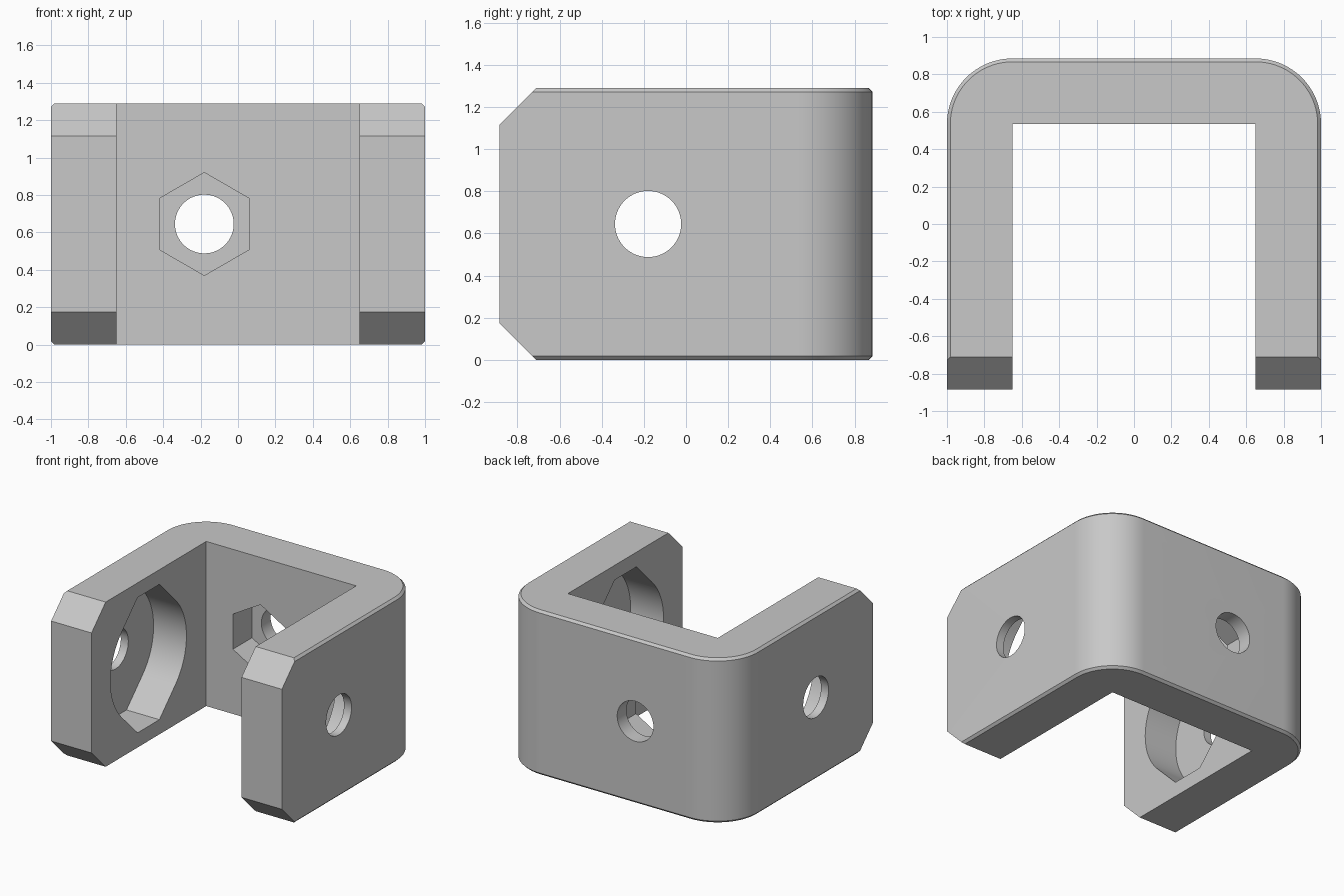
import bpy, bmesh, math
from mathutils import Vector

cube = bpy.data.objects.get("Cube")
if cube:
    bpy.data.objects.remove(cube, do_unlink=True)

HALF_X, HALF_Y, HEIGHT = 1.0, 0.885, 1.29
WALL, CHAMFER, EDGE = 0.35, 0.175, 0.018
INNER_X, INNER_Y = HALF_X - WALL, HALF_Y - WALL
MID_Z = HEIGHT / 2
OFFSET = -0.18          # hole centre along each wall


def make_object(name, bm):
    bmesh.ops.recalc_face_normals(bm, faces=bm.faces)
    mesh = bpy.data.meshes.new(name)
    bm.to_mesh(mesh)
    bm.free()
    obj = bpy.data.objects.new(name, mesh)
    bpy.context.collection.objects.link(obj)
    return obj


def prism(points, direction):
    """Extrude a closed outline of 3D points along a direction."""
    bm = bmesh.new()
    face = bm.faces.new([bm.verts.new(p) for p in points])
    new = bmesh.ops.extrude_face_region(bm, geom=[face])["geom"]
    bmesh.ops.translate(bm, vec=direction,
                        verts=[v for v in new if isinstance(v, bmesh.types.BMVert)])
    return bm


def arc(cx, cy, r, start, end, n):
    angles = [math.radians(start + (end - start) * i / n) for i in range(n + 1)]
    return [(cx + r * math.cos(a), cy + r * math.sin(a)) for a in angles]


# U-shaped bracket body with rounded back corners
outline = [(HALF_X, -HALF_Y)]
outline += arc(INNER_X, INNER_Y, WALL, 0, 90, 24)
outline += arc(-INNER_X, INNER_Y, WALL, 90, 180, 24)
outline += [(-HALF_X, -HALF_Y), (-INNER_X, -HALF_Y), (-INNER_X, INNER_Y),
            (INNER_X, INNER_Y), (INNER_X, -HALF_Y)]
bm = prism([(x, y, 0) for x, y in outline], (0, 0, HEIGHT))


# Small bevel around the outer top and bottom edges
def is_outer(v):
    return abs(v.co.x) > INNER_X + 0.01 or v.co.y > INNER_Y + 0.01


rim = [e for e in bm.edges
       if all(is_outer(v) for v in e.verts)
       and abs(e.verts[0].co.z - e.verts[1].co.z) < 0.001]
bmesh.ops.bevel(bm, geom=rim, offset=EDGE, segments=1, affect='EDGES')

# Chamfered arm tips
for z, side in ((HEIGHT, 1), (0, -1)):
    cut = bmesh.ops.bisect_plane(
        bm, geom=bm.verts[:] + bm.edges[:] + bm.faces[:], dist=1e-5,
        plane_co=(0, -HALF_Y + CHAMFER, z), plane_no=(0, -1, side),
        clear_outer=True)["geom_cut"]
    bmesh.ops.edgeloop_fill(
        bm, edges=[e for e in cut if isinstance(e, bmesh.types.BMEdge)])
bracket = make_object("bracket", bm)

# Cutters for the holes and pockets
cutters = []


def add_cutter(name, points, direction):
    cutters.append(make_object(name, prism(points, Vector(direction))))


circle = arc(0, 0, 0.157, 0, 360, 64)[:-1]
hexagon = arc(0, 0, 0.275, 30, 330, 5)

# Round pocket with sloped shoulders and flat top and bottom
R, FLAT = 0.47, 0.53
shoulder = R * math.sqrt(2) - FLAT
pocket = (arc(0, 0, R, -45, 45, 24) + [(shoulder, FLAT), (-shoulder, FLAT)]
          + arc(0, 0, R, 135, 225, 24) + [(-shoulder, -FLAT), (shoulder, -FLAT)])

add_cutter("side_holes_cutter",
           [(-1.2, OFFSET + a, MID_Z + b) for a, b in circle], (2.4, 0, 0))
add_cutter("side_pockets_cutter",
           [(-INNER_X - 0.285, OFFSET + a, MID_Z + b) for a, b in pocket],
           (2 * (INNER_X + 0.285), 0, 0))
add_cutter("back_hole_cutter",
           [(OFFSET + a, 0.3, MID_Z + b) for a, b in circle], (0, 0.8, 0))
add_cutter("hex_pocket_cutter",
           [(OFFSET + a, 0.3, MID_Z + b) for a, b in hexagon],
           (0, INNER_Y + 0.235 - 0.3, 0))

bpy.context.view_layer.objects.active = bracket
for cutter in cutters:
    cutter.hide_render = True
    mod = bracket.modifiers.new(cutter.name, 'BOOLEAN')
    mod.operation = 'DIFFERENCE'
    mod.solver = 'EXACT'
    mod.object = cutter
    bpy.ops.object.modifier_apply(modifier=mod.name)
    bpy.data.objects.remove(cutter, do_unlink=True)

# Plain grey material
grey = bpy.data.materials.new("plain_grey")
grey.use_nodes = True
colour = (0.58, 0.58, 0.58, 1)
grey.diffuse_color = colour
grey.node_tree.nodes["Principled BSDF"].inputs["Base Color"].default_value = colour
bracket.data.materials.clear()
bracket.data.materials.append(grey)

bpy.ops.object.select_all(action='DESELECT')
bracket.select_set(True)
bpy.ops.object.shade_smooth_by_angle(angle=math.radians(25))
